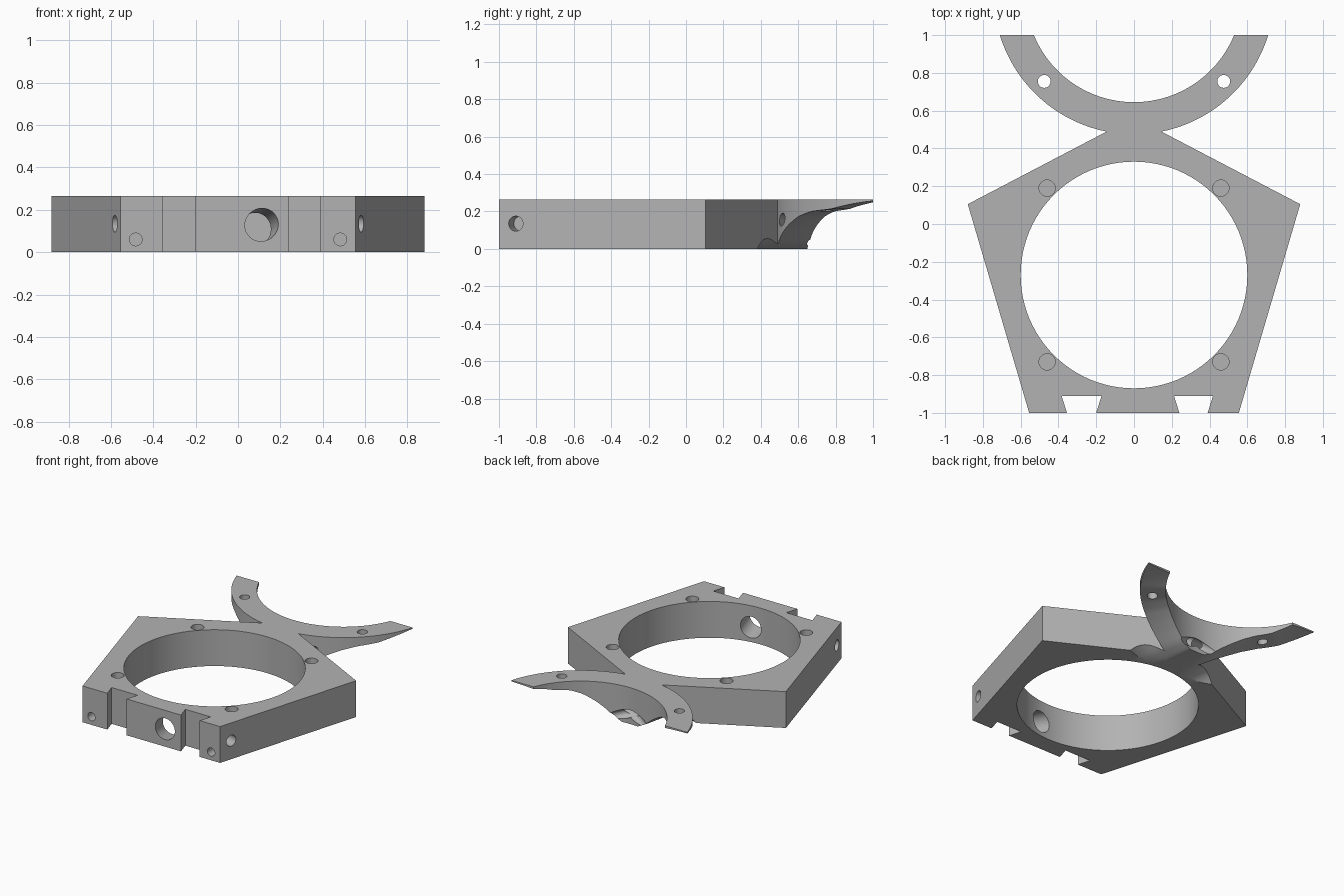
import bpy, bmesh, math
from mathutils import Vector

if "Cube" in bpy.data.objects:
    bpy.data.objects.remove(bpy.data.objects["Cube"], do_unlink=True)

H = 0.265                       # plate thickness
RING_Y = 1.218                  # centre of the open ring
R_IN, R_OUT = 0.573, 0.743

grey = bpy.data.materials.new("plain_grey")
grey.use_nodes = True
grey.diffuse_color = (0.45, 0.45, 0.45, 1)
grey.node_tree.nodes["Principled BSDF"].inputs["Base Color"].default_value = (0.45, 0.45, 0.45, 1)


def make_object(name, bm):
    bmesh.ops.recalc_face_normals(bm, faces=bm.faces)
    mesh = bpy.data.meshes.new(name)
    bm.to_mesh(mesh)
    bm.free()
    mesh.materials.append(grey)
    ob = bpy.data.objects.new(name, mesh)
    bpy.context.collection.objects.link(ob)
    return ob


def extrude(bm, dz):
    ext = bmesh.ops.extrude_face_region(bm, geom=bm.faces[:])
    verts = [v for v in ext["geom"] if isinstance(v, bmesh.types.BMVert)]
    bmesh.ops.translate(bm, verts=verts, vec=(0, 0, dz))
    return verts


def ring_point(r, a):
    return (r * math.sin(a), RING_Y - r * math.cos(a))


def arc(r, a0, a1, n=48):
    return [ring_point(r, a0 + (a1 - a0) * i / n) for i in range(n + 1)]


# Plate outline: pentagon with dovetail slots, joined to the open ring
neck = math.asin(0.145 / R_OUT)
end_out = math.acos((RING_Y - 1) / R_OUT)
end_in = math.acos((RING_Y - 1) / R_IN)
outline = [(-0.555, -1)]
for a, b in ((-0.355, -0.2), (0.24, 0.39)):
    outline += [(a, -1), (a - 0.028, -0.91), (b + 0.028, -0.91), (b, -1)]
outline += [(0.555, -1), (0.88, 0.105)]
outline += arc(R_OUT, neck, end_out)
outline += arc(R_IN, end_in, -end_in, 80)
outline += arc(R_OUT, -end_out, -neck)
outline += [(-0.88, 0.105)]

bm = bmesh.new()
bm.faces.new([bm.verts.new((x, y, 0)) for x, y in outline])
extrude(bm, H)
plate = make_object("mounting_plate", bm)


def cut(cutter):
    cutter.hide_render = True
    mod = plate.modifiers.new("cut", "BOOLEAN")
    mod.operation = "DIFFERENCE"
    mod.solver = "EXACT"
    mod.object = cutter
    bpy.context.view_layer.objects.active = plate
    bpy.ops.object.modifier_apply(modifier=mod.name)
    bpy.data.objects.remove(cutter, do_unlink=True)


def drill(start, stop, r, n=32):
    a, b = Vector(start), Vector(stop)
    bm = bmesh.new()
    bmesh.ops.create_cone(bm, cap_ends=True, segments=n, radius1=r, radius2=r, depth=(b - a).length)
    bm.transform((b - a).to_track_quat("Z", "Y").to_matrix().to_4x4())
    bmesh.ops.translate(bm, verts=bm.verts, vec=(a + b) / 2)
    cut(make_object("drill_cutter", bm))


# Scooped underside that thins the ring arms toward their tips
PROFILE = [(0, 0), (0.1, 0), (0.217, 0.035), (0.344, 0.095), (0.45, 0.138),
           (0.56, 0.177), (0.67, 0.203), (0.8, 0.216), (0.95, 0.259), (1, 0.262)]


def scoop_height(s, r):
    for (s0, z0), (s1, z1) in zip(PROFILE, PROFILE[1:]):
        if s <= s1:
            z = z0 + (z1 - z0) * (s - s0) / (s1 - s0)
            break
    fade = max(0, (r - R_OUT) / 0.167)
    return z * (1 - fade ** 2) - 0.003


bm = bmesh.new()
bmesh.ops.create_grid(bm, x_segments=72, y_segments=20, size=1)
for v in bm.verts:
    a, r = v.co.x * math.radians(77), 0.74 + 0.19 * v.co.y
    x, y = ring_point(r, a)
    v.co = (x, y, scoop_height(abs(math.sin(a)), r))
for v in extrude(bm, -1):
    v.co.z = -0.3
cut(make_object("scoop_cutter", bm))

# Main bore
drill((0, -0.27, -0.1), (0, -0.27, H + 0.1), 0.6, 96)

# Mirrored screw holes
for side in (-1, 1):
    for y in (0.19, -0.73):                                   # blind top holes
        drill((side * 0.46, y, H - 0.1), (side * 0.46, y, H + 0.1), 0.043)
    drill((side * 0.475, 0.755, 0), (side * 0.475, 0.755, H + 0.1), 0.034)
    drill((side * 0.483, -1.1, 0.06), (side * 0.483, -0.9, 0.06), 0.03)
    drill((side * 0.678, -0.938, 0.135), (side * 0.486, -0.882, 0.135), 0.04)
    # Crossing holes through the neck
    p, q = Vector((side * 0.232, 0.515, 0.155)), Vector((-side * 0.049, 0.647, 0.06))
    d = (q - p) * 0.35
    drill(p - d, q + d, 0.032)

# Tilted cable hole through the front wall
drill((0.135, -1.1, 0.145), (0.06, -0.78, 0.095), 0.077)

for ob in bpy.context.selected_objects:
    ob.select_set(False)
plate.select_set(True)
bpy.context.view_layer.objects.active = plate
bpy.ops.object.shade_smooth_by_angle(angle=math.radians(30))
